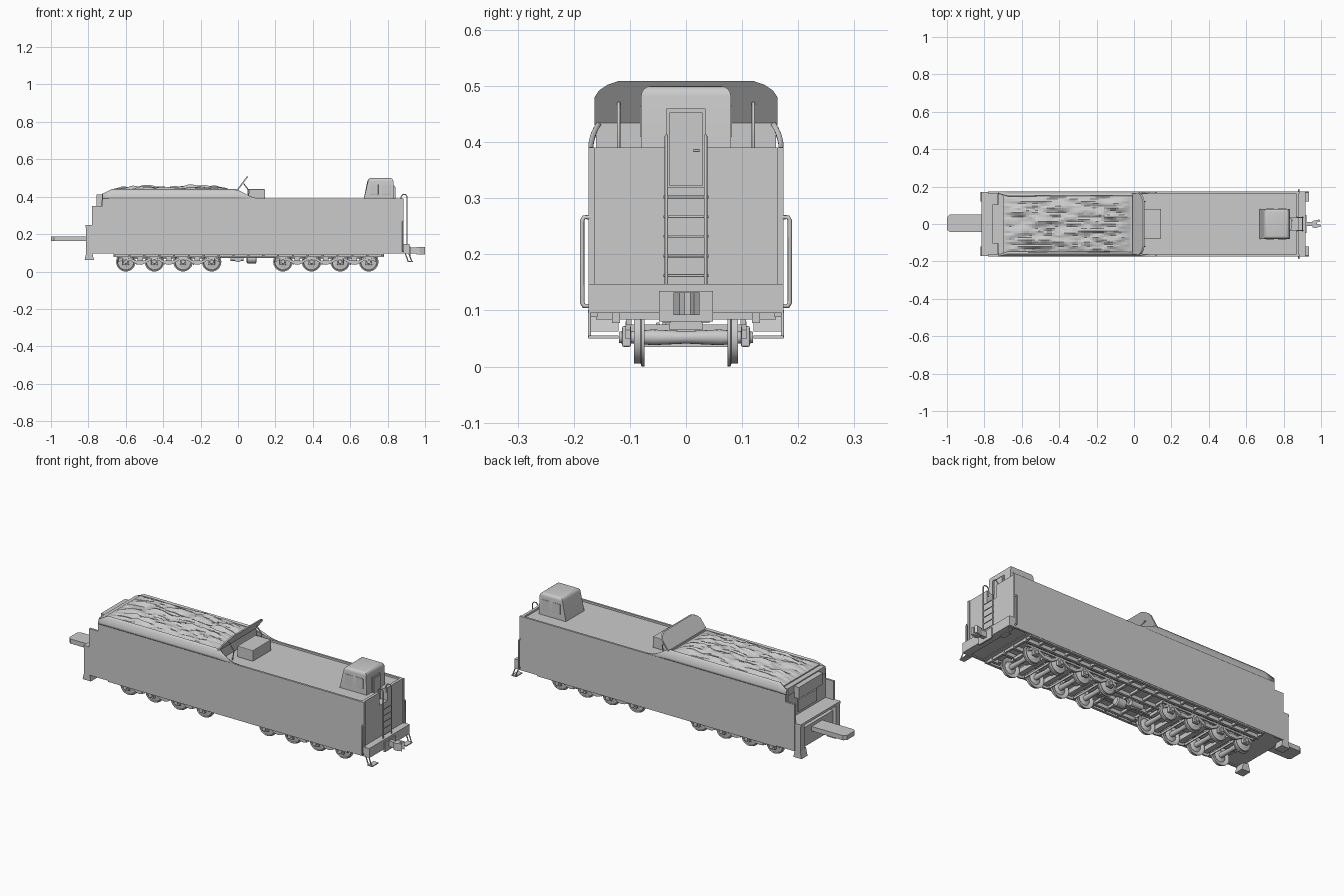
import bpy, bmesh, math
from mathutils import Vector, noise

if "Cube" in bpy.data.objects:
    bpy.data.objects.remove(bpy.data.objects["Cube"])

grey = bpy.data.materials.new("plain_grey")
grey.use_nodes = True
grey.diffuse_color = (0.6, 0.6, 0.6, 1)
grey.node_tree.nodes["Principled BSDF"].inputs["Base Color"].default_value = (0.6, 0.6, 0.6, 1)


def make(name, bm, smooth=False):
    bmesh.ops.recalc_face_normals(bm, faces=bm.faces)
    me = bpy.data.meshes.new(name)
    bm.to_mesh(me)
    bm.free()
    me.materials.append(grey)
    ob = bpy.data.objects.new(name, me)
    bpy.context.collection.objects.link(ob)
    if smooth:
        bpy.ops.object.select_all(action='DESELECT')
        ob.select_set(True)
        bpy.context.view_layer.objects.active = ob
        bpy.ops.object.shade_smooth_by_angle(angle=math.radians(40))
    return ob


def box(name, x0, x1, y0, y1, z0, z1, bevel=0):
    bm = bmesh.new()
    bmesh.ops.create_cube(bm, size=1)
    for v in bm.verts:
        v.co = ((x0 + x1) / 2 + v.co.x * (x1 - x0), (y0 + y1) / 2 + v.co.y * (y1 - y0),
                (z0 + z1) / 2 + v.co.z * (z1 - z0))
    if bevel:
        bmesh.ops.bevel(bm, geom=bm.edges[:], offset=bevel, segments=2, affect='EDGES', profile=0.5)
    return make(name, bm)


def prism(name, pts, a, b, to3d):
    """Extrude a closed 2D outline from depth a to depth b."""
    bm = bmesh.new()
    ends = [[bm.verts.new(to3d(p, q, d)) for p, q in pts] for d in (a, b)]
    bm.faces.new(ends[0])
    bm.faces.new(ends[1][::-1])
    for i in range(len(pts)):
        j = (i + 1) % len(pts)
        bm.faces.new((ends[0][i], ends[0][j], ends[1][j], ends[1][i]))
    return make(name, bm)


def along_y(p, q, d):
    return (p, d, q)


def along_z(p, q, d):
    return (p, q, d)


def lathe(name, profile, x, z, axis_y=True, n=24, y=0):
    """Spin (radius, offset) rings about an axis along y or x."""
    bm = bmesh.new()
    rings = []
    for r, o in profile:
        ring = []
        for k in range(n):
            c, s = r * math.cos(k * math.tau / n), r * math.sin(k * math.tau / n)
            ring.append(bm.verts.new((x + c, y + o, z + s) if axis_y else (x + o, y + c, z + s)))
        rings.append(ring)
    for a, b in zip(rings, rings[1:]):
        for k in range(n):
            bm.faces.new((a[k], a[(k + 1) % n], b[(k + 1) % n], b[k]))
    bm.faces.new(rings[0])
    bm.faces.new(rings[-1])
    return make(name, bm, True)


def rod(name, pts, r=0.004):
    cu = bpy.data.curves.new(name, 'CURVE')
    cu.dimensions = '3D'
    cu.bevel_depth = r
    cu.bevel_resolution = 2
    cu.use_fill_caps = True
    sp = cu.splines.new('POLY')
    sp.points.add(len(pts) - 1)
    for p, co in zip(sp.points, pts):
        p.co = (*co, 1)
    cu.materials.append(grey)
    ob = bpy.data.objects.new(name, cu)
    bpy.context.collection.objects.link(ob)


# Tank: side sheets, core and rear notch
for s, side in ((-1, "front"), (1, "back")):
    wall = [(-0.78, 0.095), (0.885, 0.095), (0.885, 0.39), (-0.725, 0.39), (-0.725, 0.35), (-0.78, 0.35)]
    prism(side + "_side_sheet", wall, s * 0.163, s * 0.174, along_y)
    box(side + "_rear_tank_corner", 0.8, 0.875, *sorted((s * 0.035, s * 0.163)), 0.1, 0.38)
    box(side + "_rear_rim", 0.865, 0.88, *sorted((s * 0.035, s * 0.163)), 0.1, 0.39)
box("tank_core", -0.73, 0.8, -0.163, 0.163, 0.097, 0.38)
box("rear_notch_floor", 0.8, 0.88, -0.036, 0.036, 0.1, 0.32)

# Curved upper bunker sheets
def bunker_top(x):
    if x < -0.675:
        return 0.415 + (x + 0.725) * 0.5
    t = min(max((x + 0.01) / 0.13, 0), 1)
    return 0.44 - 0.049 * math.sin(t * math.pi / 2) ** 1.2

xs = [-0.725, -0.675, -0.35, -0.01] + [-0.01 + 0.13 * i / 10 for i in range(1, 11)]
for s, side in ((-1, "front"), (1, "back")):
    bm = bmesh.new()
    cols = []
    for x in xs:
        col = []
        for j in range(6):
            z = 0.39 + (bunker_top(x) - 0.39) * j / 5
            col.append(bm.verts.new((x, s * (0.174 - 0.018 * ((z - 0.39) / 0.05) ** 2), z)))
        cols.append(col)
    for a, b in zip(cols, cols[1:]):
        for j in range(5):
            bm.faces.new((a[j], b[j], b[j + 1], a[j + 1]))
    ob = make(side + "_bunker_sheet", bm, True)
    mod = ob.modifiers.new("thickness", 'SOLIDIFY')
    mod.thickness = 0.009
    mod.offset = -1 if ob.data.polygons[0].normal.y * s > 0 else 1
box("bunker_floor", -0.7, 0.0, -0.16, 0.16, 0.38, 0.424)
box("bunker_front_wall", -0.728, -0.7, -0.16, 0.16, 0.33, 0.418)
box("bunker_front_ledge", -0.757, -0.728, -0.105, 0.105, 0.35, 0.412)
box("coal_door", -0.738, -0.73, -0.08, 0.08, 0.265, 0.33)

# Coal heap
bm = bmesh.new()
bmesh.ops.create_grid(bm, x_segments=44, y_segments=26, size=0.5)
for v in bm.verts:
    u, w = v.co.x * 2, v.co.y * 2
    fade = (1 - abs(u) ** 6) * (1 - abs(w) ** 6)
    x, y = -0.36 + 0.34 * u, 0.157 * w
    lump = noise.noise(Vector((x * 9, y * 40, 2))) + 0.5 * noise.noise(Vector((x * 22, y * 70, 7)))
    v.co = (x, y, 0.427 + fade * (0.021 + 0.006 * u * (1 - u * u) + 0.019 * lump))
make("coal_heap", bm)

# Leaning bunker end shield, its struts and the deck box
half = [(0.163, 0.39), (0.163, 0.48), (0.155, 0.492), (0.14, 0.502), (0.12, 0.509)]
shield = half + [(-y, z) for y, z in reversed(half)]

def lean(p, q, d):
    return (-0.012 + d + max(q - 0.43, 0) * 0.75, p, q)

prism("bunker_end_shield", [(y, z) for y, z in shield if z > 0.4] + [(-0.163, 0.43), (0.163, 0.43)], 0, 0.009, lean)
box("bunker_end_wall", -0.012, 0.0, -0.16, 0.16, 0.38, 0.435)
for y in (-0.12, 0.12):
    rod("shield_strut", [(0.03, y, 0.47), (0.06, y, 0.43), (0.05, y, 0.38)], 0.003)
box("deck_box", 0.05, 0.145, -0.078, 0.08, 0.38, 0.44, 0.003)

# Shelter on the rear deck, with windows, door and ladder
bm = bmesh.new()
bmesh.ops.create_cube(bm, size=1)
for v in bm.verts:
    top = v.co.z > 0
    v.co = ((0.835 if not top else 0.83) if v.co.x > 0 else (0.695 if top else 0.67), v.co.y * 0.16, 0.5 if top else 0.375)
edges = [e for e in bm.edges if sum(v.co.z for v in e.verts) > 0.9]
bmesh.ops.bevel(bm, geom=edges, offset=0.018, segments=4, affect='EDGES', profile=0.5)
make("shelter", bm, True)
for s in (-1, 1):
    for x in (0.705, 0.77):
        box("shelter_window", x, x + 0.045, s * 0.08 - 0.002, s * 0.08 + 0.002, 0.41, 0.465, 0.001)
box("shelter_door_frame", 0.8, 0.838, -0.035, 0.035, 0.32, 0.46)
box("shelter_door", 0.837, 0.842, -0.029, 0.029, 0.322, 0.453)
rod("door_handle", [(0.846, 0.013, 0.385), (0.846, 0.024, 0.385)], 0.002)
for s in (-1, 1):
    y = s * 0.035
    rod("ladder_rail", [(0.872, y, 0.36), (0.872, y, 0.4), (0.88, y, 0.411), (0.896, y, 0.411),
                        (0.904, y, 0.4), (0.904, y, 0.145)], 0.003)
for z in (0.162, 0.197, 0.232, 0.267, 0.302):
    rod("ladder_rung", [(0.902, -0.04, z), (0.902, 0.04, z)], 0.0025)

# Rear beam, coupler, grab rails and stirrups
box("rear_beam", 0.875, 0.917, -0.174, 0.174, 0.095, 0.147)
box("coupler_plate", 0.915, 0.923, -0.048, 0.048, 0.08, 0.135)
box("coupler_shank", 0.92, 0.965, -0.011, 0.011, 0.097, 0.128)
hook = [(0.955, -0.018), (0.97, -0.022), (1.0, -0.012), (0.995, -0.002), (0.978, -0.004),
        (0.977, 0.008), (0.998, 0.014), (0.99, 0.024), (0.955, 0.016)]
prism("coupler_head", hook, 0.092, 0.132, along_z)
for s in (-1, 1):
    y = s * 0.185
    rod("grab_rail", [(0.882, s * 0.17, 0.108), (0.882, y - s * 0.003, 0.108), (0.882, y, 0.114),
                      (0.882, y, 0.26), (0.882, y - s * 0.003, 0.266), (0.882, s * 0.17, 0.266)])
    for x in (0.893, 0.912):
        rod("stirrup_leg", [(x, s * 0.172, 0.1), (x + 0.018, s * 0.172, 0.052)], 0.003)
    box("stirrup_tread", 0.905, 0.935, *sorted((s * 0.12, s * 0.174)), 0.05, 0.055)

# Front platform, posts, steps and gangway
box("front_platform", -0.815, -0.73, -0.172, 0.172, 0.235, 0.248)
box("front_buffer_beam", -0.795, -0.73, -0.163, 0.163, 0.1, 0.205)
for s in (-1, 1):
    box("front_post", -0.812, -0.78, *sorted((s * 0.135, s * 0.172)), 0.1, 0.236)
    prism("front_step", [(-0.81, 0.105), (-0.78, 0.105), (-0.77, 0.062), (-0.82, 0.062)], s * 0.12, s * 0.172, along_y)
gangway = [(-0.78, -0.043), (-0.985, -0.043), (-1.0, -0.03), (-1.0, 0.037), (-0.985, 0.05), (-0.78, 0.05)]
prism("gangway_plate", gangway, 0.163, 0.188, along_z)

# Underframe
for y in (-0.165, -0.125, -0.035, 0.035, 0.125, 0.165):
    box("long_sill", -0.665, 0.78, y - 0.007, y + 0.007, 0.078 if abs(y) < 0.16 else 0.088, 0.1)
for i in range(19):
    x = -0.66 + i * 0.0795
    box("cross_rib", x - 0.006, x + 0.006, -0.16, 0.16, 0.084, 0.1)

# Bogies: wheelsets, wavy equalizers, journals and cross beams
wheel = [(0.02, 0.093), (0.03, 0.088), (0.042, 0.088), (0.044, 0.093), (0.047, 0.093), (0.047, 0.081),
         (0.052, 0.079), (0.052, 0.074), (0.042, 0.074), (0.032, 0.08), (0.02, 0.074)]
for first in (-0.60, 0.24):
    pitch = 0.153
    for i in range(4):
        x = first + pitch * i
        lathe("axle", [(0.011, -0.11), (0.011, -0.09), (0.014, -0.06), (0.011, 0), (0.014, 0.06), (0.011, 0.09), (0.011, 0.11)], x, 0.052, n=16)
        for s in (-1, 1):
            lathe("wheel", [(r, s * o) for r, o in wheel], x, 0.052, n=28)
            box("journal_box", x - 0.017, x + 0.017, *sorted((s * 0.098, s * 0.114)), 0.035, 0.072, 0.003)
            lathe("journal_cap", [(0.012, s * 0.112), (0.01, s * 0.119)], x, 0.052, n=14)
            if i < 3:
                box("spring_hanger", x + pitch / 2 - 0.02, x + pitch / 2 + 0.02, *sorted((s * 0.1, s * 0.11)), 0.04, 0.06)
        if i < 3:
            box("bogie_cross_beam", x + 0.062, x + 0.091, -0.1, 0.1, 0.05, 0.075)
            box("brake_bar", x + 0.054, x + 0.058, -0.09, 0.09, 0.035, 0.047)
    for s in (-1, 1):
        n = 60
        path = [(first - 0.04 + i * (3 * pitch + 0.08) / n) for i in range(n + 1)]
        mid = [0.058 + 0.014 * math.cos((x - first) / pitch * math.tau) for x in path]
        outline = [(x, z + 0.008) for x, z in zip(path, mid)] + [(x, z - 0.008) for x, z in reversed(list(zip(path, mid)))]
        prism("equalizer", outline, s * 0.099, s * 0.108, along_y)
        box("bogie_side_bar", first - 0.05, first + 3 * pitch + 0.05, *sorted((s * 0.097, s * 0.107)), 0.074, 0.084)
    box("bogie_centre_beam", first - 0.02, first + 3 * pitch + 0.02, -0.03, 0.03, 0.066, 0.082)

# Gear slung between the bogies
lathe("air_cylinder", [(0.018, 0.045), (0.024, 0.05), (0.024, 0.095), (0.018, 0.1)], 0, 0.068, False, 20, -0.02)
lathe("small_cylinder", [(0.014, -0.04), (0.014, 0.03)], 0, 0.07, False, 16, 0.01)
prism("gear_bracket", [(-0.05, 0.095), (0.05, 0.095), (0.01, 0.05), (-0.01, 0.05)], -0.006, 0.006, along_y)
rod("brake_pipe", [(-0.14, -0.05, 0.075), (0.24, -0.05, 0.075)])
